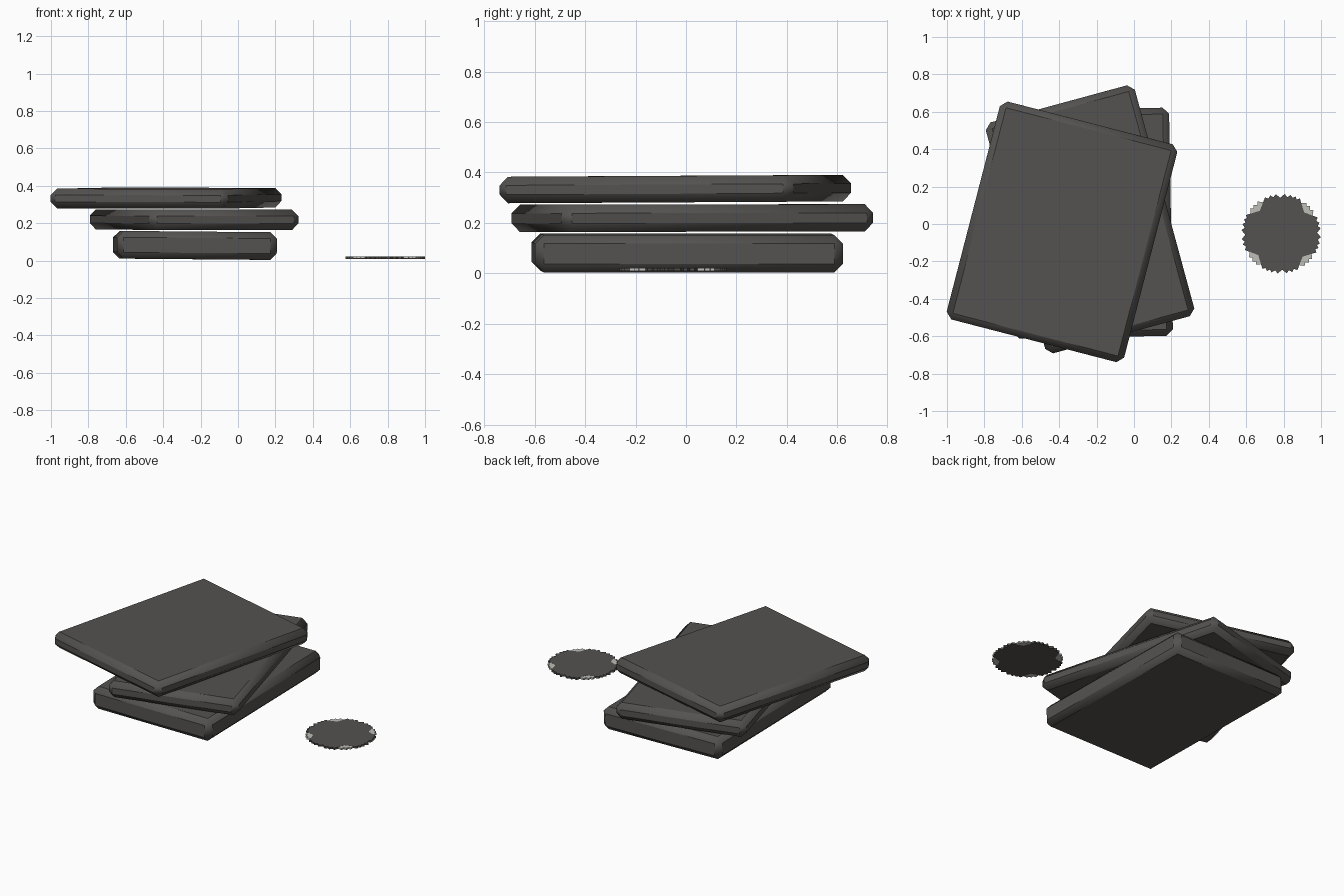
import bpy, math
from math import radians

if "Cube" in bpy.data.objects:
    bpy.data.objects.remove(bpy.data.objects["Cube"])


def material(name, rgb):
    m = bpy.data.materials.new(name)
    m.diffuse_color = (*rgb, 1)
    m.use_nodes = True
    m.node_tree.nodes["Principled BSDF"].inputs["Base Color"].default_value = m.diffuse_color
    return m


DARK = material("dark_grey", (0.09, 0.085, 0.08))
LIGHT = material("pale_grey", (0.52, 0.52, 0.48))


def box(name, size, centre, turn, mat, tilt=(0, 0), bevel=0):
    bpy.ops.mesh.primitive_cube_add(size=1)
    ob = bpy.context.object
    ob.name = name
    ob.scale = size
    bpy.ops.object.transform_apply(location=False, rotation=False, scale=True)
    ob.location = centre
    ob.rotation_euler = (radians(tilt[0]), radians(tilt[1]), radians(turn))
    ob.data.materials.append(mat)
    if bevel:
        mod = ob.modifiers.new("chamfer", 'BEVEL')
        mod.width = bevel
        mod.segments = 1
        bpy.ops.object.shade_smooth_by_angle(angle=radians(40))
    return ob


# stack of three chamfered slabs, each turned differently
box("bottom_slab", (0.855, 1.22, 0.148), (-0.23, 0.005, 0.081), 1.0, DARK,
    tilt=(0, 0.5), bevel=0.034)
box("middle_slab", (0.826, 1.279, 0.108), (-0.235, 0.025, 0.219), 15.2, DARK,
    tilt=(0.1, 0), bevel=0.034)
box("top_slab", (0.98, 1.203, 0.105), (-0.385, -0.042, 0.334), -14.5, DARK,
    tilt=(0.3, 0.1), bevel=0.034)

# pile of small thin square tiles fanned around one centre
CENTRE = (0.787, -0.052)
SIDE = 0.213 * math.sqrt(2)
for i, turn in enumerate((-28, -21, -14, -5, 8, 16, 24)):
    box(f"dark_tile_{i + 1}", (SIDE, SIDE, 0.012), (*CENTRE, 0.0155),
        turn + 45, DARK)
for i, turn in enumerate((36, 44, 51)):
    box(f"pale_tile_{i + 1}", (SIDE, SIDE, 0.011), (*CENTRE, 0.0155),
        turn + 45, LIGHT)
